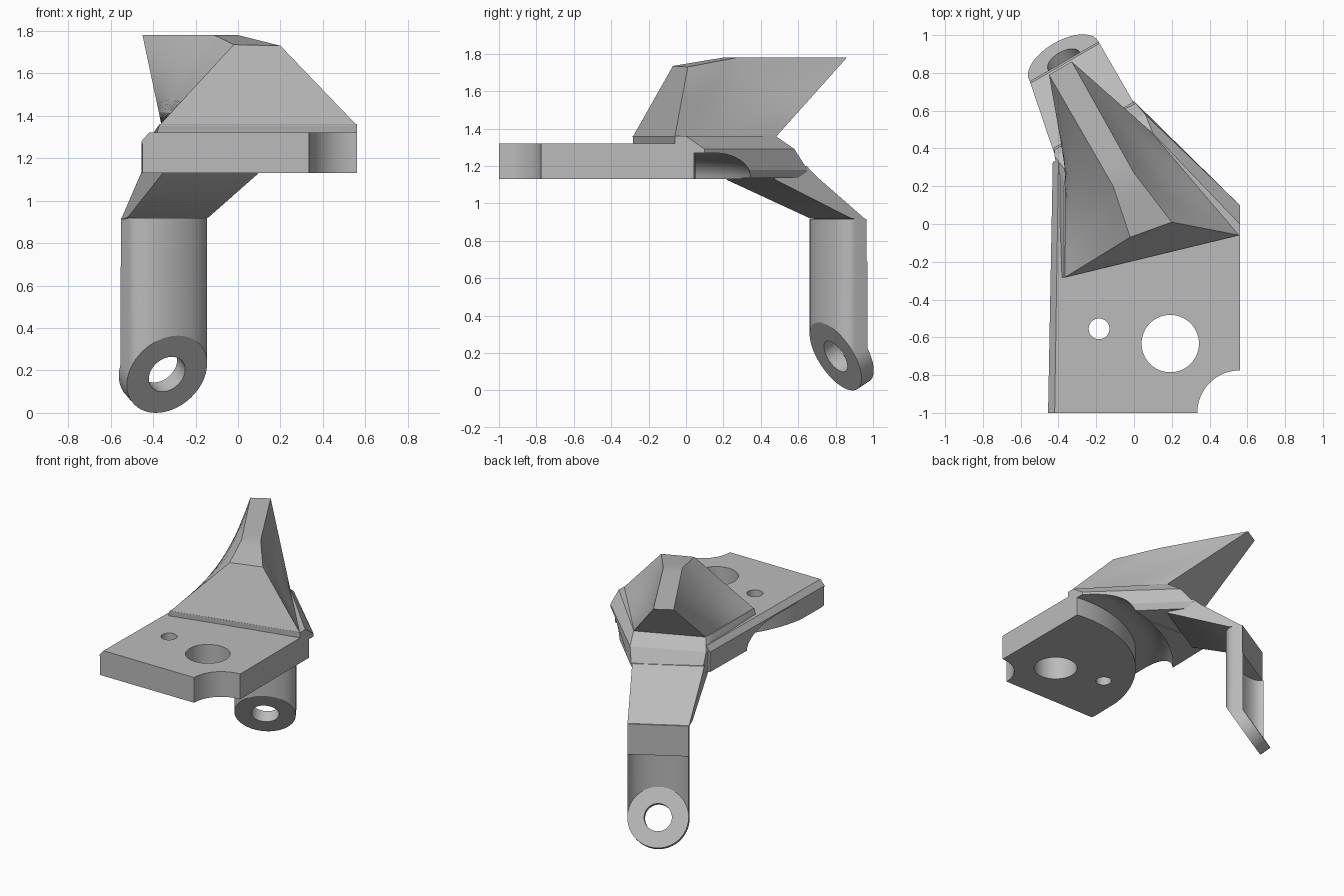
import bpy, bmesh, math
from math import sin, cos, pi, radians
from mathutils import Vector, Matrix

cube = bpy.data.objects.get("Cube")
if cube:
    bpy.data.objects.remove(cube, do_unlink=True)

grey = bpy.data.materials.new("plain grey")
grey.use_nodes = True
colour = (0.5, 0.5, 0.5, 1)
grey.diffuse_color = colour
grey.node_tree.nodes["Principled BSDF"].inputs["Base Color"].default_value = colour

ARM_TURN = Matrix.Rotation(radians(30), 4, 'Z')


def loft(name, rings, matrix=Matrix(), caps=(True, True)):
    """Skin closed rings of equal length into one object."""
    bm = bmesh.new()
    rows = [[bm.verts.new(matrix @ Vector(p)) for p in ring] for ring in rings]
    n = len(rows[0])
    for low, high in zip(rows, rows[1:]):
        for i in range(n):
            j = (i + 1) % n
            bm.faces.new((low[i], low[j], high[j], high[i]))
    for row, wanted in zip((rows[0], rows[-1]), caps):
        if wanted:
            bm.faces.new(row)
    bmesh.ops.recalc_face_normals(bm, faces=bm.faces)
    mesh = bpy.data.meshes.new(name)
    bm.to_mesh(mesh)
    bm.free()
    obj = bpy.data.objects.new(name, mesh)
    bpy.context.collection.objects.link(obj)
    mesh.materials.append(grey)
    return obj


def activate(obj):
    bpy.ops.object.select_all(action='DESELECT')
    obj.select_set(True)
    bpy.context.view_layer.objects.active = obj


def cut(obj, cutter):
    """Subtract the cutter for good."""
    cutter.hide_render = True
    mod = obj.modifiers.new("cut", 'BOOLEAN')
    mod.operation = 'DIFFERENCE'
    mod.object = cutter
    activate(obj)
    bpy.ops.object.modifier_apply(modifier=mod.name)


def flat(points, z):
    return [(x, y, z) for x, y in points]


def disc(centre, side, up, radius, steps=48):
    return [centre + radius * (cos(2 * pi * i / steps) * side + sin(2 * pi * i / steps) * up)
            for i in range(steps)]


X, Y, Z = Vector((1, 0, 0)), Vector((0, 1, 0)), Vector((0, 0, 1))
parts, cutters = [], []

# Front plate with a corner notch and a chamfered side
notch = [(0.56 + 0.225 * cos(t), -1 + 0.225 * sin(t))
         for t in [pi - i * pi / 32 for i in range(17)]]
right_side = notch + [(0.56, 0.05), (0.1, 0.3)]
plate_low = [(-0.455, -1)] + right_side + [(-0.43, 0.33)]
plate_top = [(-0.42, -1)] + right_side + [(-0.40, 0.33)]
plate = loft("mounting_plate", [flat(plate_low, 1.13), flat(plate_low, 1.28),
                                flat(plate_top, 1.32)])

# Plate holes
for x, y, r in ((-0.185, -0.555, 0.055), (0.192, -0.633, 0.152)):
    bore = loft("bore_cutter", [disc(Vector((x, y, z)), X, Y, r) for z in (1, 1.5)])
    cut(plate, bore)
    cutters.append(bore)

# Rear slab with sloping rim, under the fin
left_side = [(-0.42, 0.36), (-0.41, 0.30)]
rim = [(-0.39, -0.28), (0.56, -0.06), (0.56, 0.10), (0.0, 0.65), (-0.42, 0.40), (-0.41, 0.30)]
foot = rim[:2] + [(0.56, 0.06), (-0.01, 0.63)] + rim[4:]
mid = rim[:3] + [(0.06, 0.58)] + left_side
top = [(-0.37, -0.285), (0.56, -0.06), (0.56, 0.0), (0.10, 0.48), (-0.36, 0.28), (-0.37, 0.2)]
slab = loft("rear_slab", [flat(foot, 1.135), flat(rim, 1.18), flat(mid, 1.29), flat(top, 1.36)])

# Arched channel that sweeps round under the plate, narrowing to the left
channel_rings = []
for i in range(37):
    turn = radians(70 + i * 130 / 36)
    width = 0.34 - 0.15 * i / 36
    out = Vector((cos(turn), sin(turn), 0))
    arch = [(0, 1.0), (0, 1.27)]
    arch += [(width * (0.3 + 0.7 * sin(t)), 1.13 + 0.14 * cos(t))
             for t in [k * pi / 20 for k in range(11)]]
    arch.append((width, 1.0))
    hub = Vector((0.45, -0.86, 0))
    channel_rings.append([hub + out * (0.91 + d) + Z * z for d, z in arch])
channel = loft("channel_cutter", channel_rings)
for body in (plate, slab):
    cut(body, channel)
cutters.append(channel)
parts += [plate, slab]


# Fin: twisted flanks between the wide base and the narrow ridge
def ridge_point(a, b, c, s):
    k = 0.33
    return a.lerp(b, s / k) if s < k else b.lerp(c, (s - k) / (1 - k))


base_left = Vector((-0.37, -0.285, 1.355)), Vector((-0.36, 0.28, 1.355))
base_right = Vector((0.56, -0.06, 1.355)), Vector((0.10, 0.48, 1.355))
ridge_left = Vector((-0.02, -0.07, 1.735)), Vector((-0.11, 0.20, 1.78)), Vector((-0.45, 0.79, 1.78))
ridge_right = Vector((0.20, 0.01, 1.73)), Vector((0.0, 0.27, 1.78)), Vector((-0.33, 0.86, 1.78))
stations = []
for i in range(13):
    s = i / 12
    flanks = []
    for base, ridge, sag in ((base_left, ridge_left, 0.0), (base_right, ridge_right, 0.03)):
        low, high = base[0].lerp(base[1], s), ridge_point(*ridge, s)
        inward = Vector((-0.87, -0.5, 0)) * sag * sin(pi * s)
        flanks.append([low.lerp(high, j / 6) + inward * sin(pi * j / 6) for j in range(7)])
    stations.append(flanks[0] + flanks[1][::-1])
parts.append(loft("fin", stations))

# Sloping neck from the slab to the arm, flaring on its left edge
MIDDLE, R = 0.11, 0.21
neck = [(0.835, 0.92), (0.37, 1.125), (0.30, 1.20), (0.56, 1.20), (0.62, 1.145), (0.93, 0.91)]
neck_sides = [[(MIDDLE - R - 0.2 * min(0.5, 0.93 - a), a, z) for a, z in neck],
              [(MIDDLE + R, a, z) for a, z in neck]]
parts.append(loft("neck", neck_sides, ARM_TURN))

# Tilted lug with a through hole
tilt = radians(30)
normal, up = Vector((0, cos(tilt), sin(tilt))), Vector((0, -sin(tilt), cos(tilt)))
centre, thick = Vector((MIDDLE, 0.86, 0.182)), 0.087
lug = loft("lug", [disc(centre + normal * d, X, up, R) for d in (0, thick)], ARM_TURN)
pin = loft("pin_cutter", [disc(centre + normal * d, X, up, 0.095) for d in (-0.2, 0.3)], ARM_TURN)
cut(lug, pin)
cutters.append(pin)
parts.append(lug)

# Curved arm shell rising from the upper half of the lug
front = [centre + R * (cos(pi * i / 24) * X + sin(pi * i / 24) * up) for i in range(25)]
behind = [p + normal * thick for p in reversed(front)]
shell = front + behind
parts.append(loft("arm_shell", [shell, [(p.x, p.y, 0.69) for p in shell]], ARM_TURN, (False, True)))

# Solid upper arm
section = [(p.x, p.y) for p in front] + [(MIDDLE - R, 0.93), (MIDDLE + R, 0.93)]
parts.append(loft("upper_arm", [flat(section, 0.69), flat(section, 0.918)], ARM_TURN))

# Shading and clean-up
for cutter in cutters:
    bpy.data.objects.remove(cutter, do_unlink=True)
for part in parts:
    activate(part)
    bpy.ops.object.shade_smooth_by_angle(angle=radians(25))
